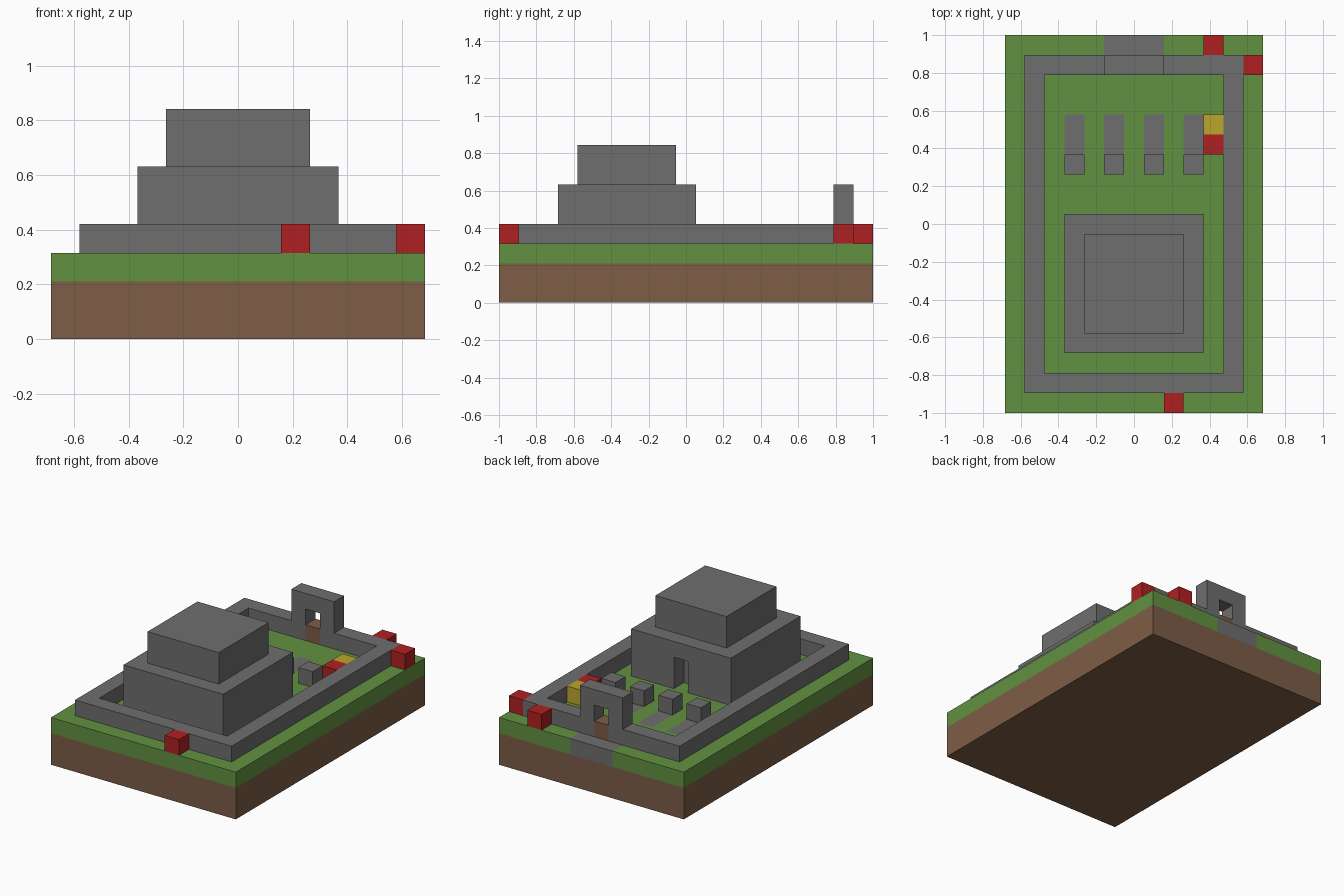
import bpy
import bmesh
from mathutils import Vector

if "Cube" in bpy.data.objects:
    bpy.data.objects.remove(bpy.data.objects["Cube"])

U = 2 / 19            # one block
W, D = 13, 19         # ground size in blocks


def material(name, rgb):
    m = bpy.data.materials.new(name)
    m.use_nodes = True
    m.diffuse_color = (*rgb, 1)
    m.node_tree.nodes["Principled BSDF"].inputs["Base Color"].default_value = (*rgb, 1)
    return m


STONE = material("stone grey", (0.157, 0.157, 0.157))
GRASS = material("grass green", (0.122, 0.285, 0.054))
DIRT = material("dirt brown", (0.205, 0.109, 0.061))
RED = material("red", (0.434, 0.0144, 0.016))
YELLOW = material("yellow", (0.503, 0.376, 0.027))


def place(x, y, z):
    """Block coordinates, counted from the front right corner, to model space."""
    return Vector(((x - W / 2) * U, (y - D / 2) * U, z * U))


def box(name, low, high, *mats):
    """Box between two corners given in blocks."""
    a, b = place(*low), place(*high)
    bm = bmesh.new()
    bmesh.ops.create_cube(bm, size=1)
    for v in bm.verts:
        v.co = (a + b) / 2 + v.co * (b - a)
    mesh = bpy.data.meshes.new(name)
    bm.to_mesh(mesh)
    bm.free()
    for m in mats:
        mesh.materials.append(m)
    obj = bpy.data.objects.new(name, mesh)
    bpy.context.collection.objects.link(obj)
    return obj


def carve(obj, low, high):
    """Cut a box-shaped hole and discard the cutter."""
    cutter = box("cutter", low, high, STONE)
    cutter.hide_render = True
    mod = obj.modifiers.new("opening", 'BOOLEAN')
    mod.operation = 'DIFFERENCE'
    mod.solver = 'EXACT'
    mod.object = cutter
    bpy.context.view_layer.objects.active = obj
    bpy.ops.object.modifier_apply(modifier=mod.name)
    bpy.data.objects.remove(cutter)


# Ground: dirt below, grass above
box("dirt_base", (0, 0, 0), (W, D, 2), DIRT)
grass = box("grass_layer", (0, 0, 2), (W, D, 3), GRASS, STONE)

# Stone path and grave slabs are flush cut faces of the grass layer
grave_columns = (3, 5, 7, 9)
patches = [(5, 18, 8, 19)] + [(x, 13, x + 1, 15) for x in grave_columns]
bm = bmesh.new()
bm.from_mesh(grass.data)
for axis, normal in ((0, (1, 0, 0)), (1, (0, 1, 0))):
    for cut in sorted({p[k] for p in patches for k in (axis, axis + 2)}):
        bmesh.ops.bisect_plane(bm, geom=bm.verts[:] + bm.edges[:] + bm.faces[:],
                               plane_co=place(cut, cut, 0), plane_no=normal)
for f in bm.faces:
    c = f.calc_center_median()
    x, y = c.x / U + W / 2, c.y / U + D / 2
    if f.normal.z > -0.5 and any(a < x < c2 and b < y < d + 0.01 for a, b, c2, d in patches):
        f.material_index = 1
bm.to_mesh(grass.data)
bm.free()

# Enclosing wall with a gap for the gate
wall = box("enclosing_wall", (1, 1, 3), (12, 18, 4), STONE)
carve(wall, (2, 2, 2), (11, 17, 5))
carve(wall, (5, 16, 2), (8, 19, 5))

# Gate arch and low wooden door
gate = box("gate_arch", (5, 17, 3), (8, 18, 6), STONE)
carve(gate, (6, 16, 2), (7, 19, 5))
box("gate_door", (6, 17, 3), (7, 18, 4), DIRT)

# Stepped building with a doorway facing the gate
lower = box("building_lower_tier", (3, 3, 3), (10, 10, 6), STONE)
carve(lower, (6, 9, 2), (7, 11, 5))
box("building_upper_tier", (4, 4, 6), (9, 9, 8), STONE)

# Headstones
for i, x in enumerate(grave_columns):
    box(f"headstone_{i + 1}", (x, 12, 3), (x + 1, 13, 4), STONE)

# Coloured blocks
for name, x, y, mat in (("front_red_block", 8, 0, RED),
                        ("side_red_block", 12, 17, RED),
                        ("back_red_block", 10, 18, RED),
                        ("grave_red_block", 10, 13, RED),
                        ("grave_yellow_block", 10, 14, YELLOW)):
    box(name, (x, y, 3), (x + 1, y + 1, 4), mat)
